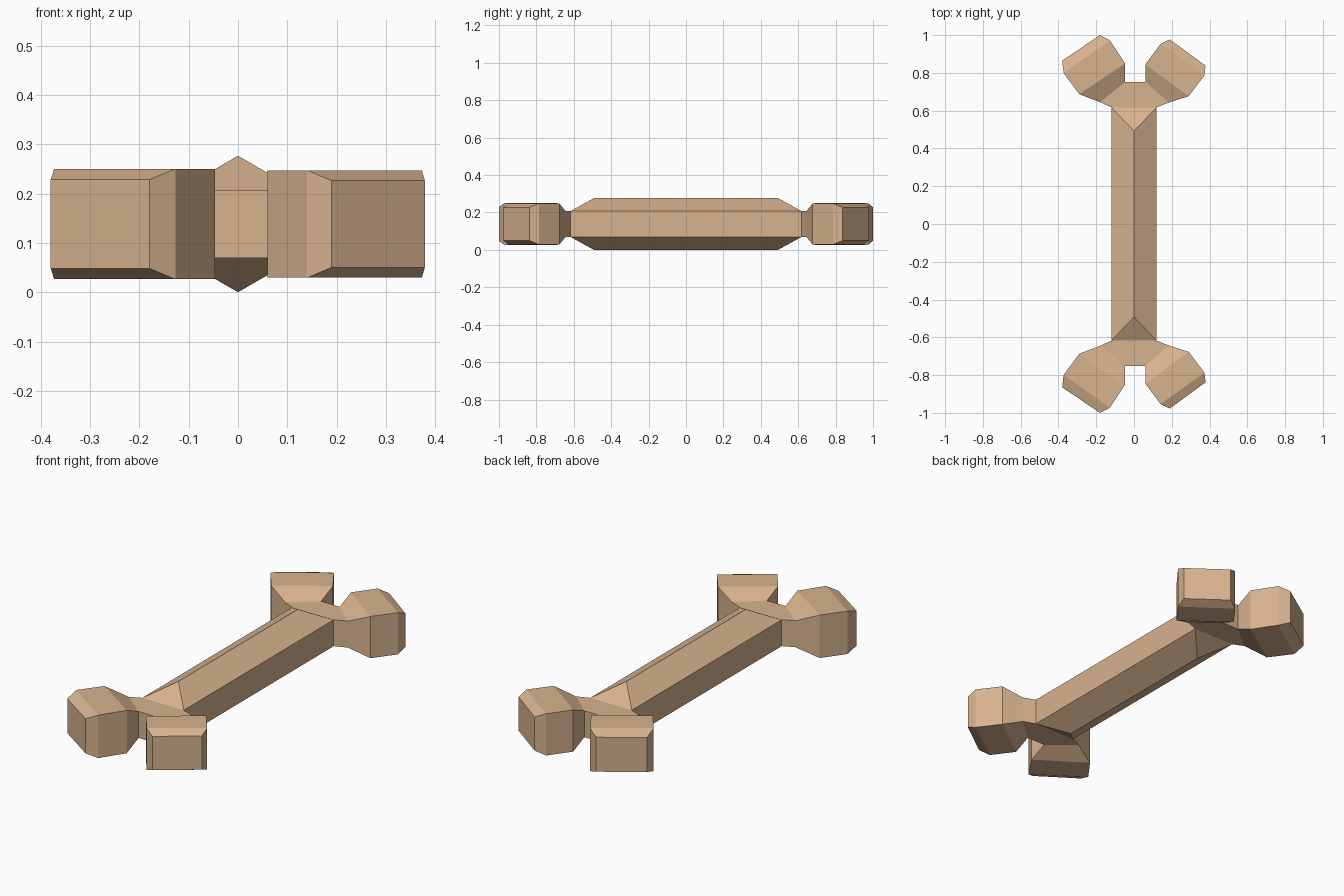
import bpy, bmesh

if "Cube" in bpy.data.objects:
    bpy.data.objects.remove(bpy.data.objects["Cube"])

MID = 0.1385      # height of the bone's centre line
NECK = 0.069      # half thickness of the neck

mat = bpy.data.materials.new("bone_tan")
mat.diffuse_color = (0.68, 0.45, 0.275, 1)
mat.use_nodes = True
mat.node_tree.nodes["Principled BSDF"].inputs["Base Color"].default_value = mat.diffuse_color


def finish(name, bm):
    """Make a flat shaded object, mirrored to the other end of the bone."""
    bmesh.ops.remove_doubles(bm, verts=bm.verts, dist=1e-5)
    bmesh.ops.recalc_face_normals(bm, faces=bm.faces)
    me = bpy.data.meshes.new(name)
    bm.to_mesh(me)
    bm.free()
    me.materials.append(mat)
    ob = bpy.data.objects.new(name, me)
    bpy.context.collection.objects.link(ob)
    m = ob.modifiers.new("other_end", 'MIRROR')
    m.use_axis = (False, True, False)
    m.use_clip = True
    return ob


def face(bm, pts):
    bm.faces.new([bm.verts.new(p) for p in pts])


bm = bmesh.new()

# Shaft: six-sided bar whose ridges end in a triangle
W, Y, RY, RIDGE = 0.12, 0.618, 0.492, 0.1385
for s in (-1, 1):
    z, r = MID + s * NECK, MID + s * RIDGE
    for x in (-W, W):
        face(bm, [(0, 0, r), (x, 0, z), (x, Y, z), (0, RY, r)])
    face(bm, [(0, RY, r), (-W, Y, z), (W, Y, z)])
for x in (-W, W):
    face(bm, [(x, 0, MID - NECK), (x, Y, MID - NECK),
              (x, Y, MID + NECK), (x, 0, MID + NECK)])

# Neck: flat plate between shaft and the two knobs
plate = [(-W, Y), (-0.18, 0.645), (-0.047, 0.753),
         (0.06, 0.753), (0.185, 0.643), (W, Y)]
for s in (-1, 1):
    face(bm, [(x, y, MID + s * NECK) for x, y in plate])
for i in (0, 2, 4):
    (ax, ay), (bx, by) = plate[i], plate[i + 1]
    face(bm, [(ax, ay, MID - NECK), (bx, by, MID - NECK),
              (bx, by, MID + NECK), (ax, ay, MID + NECK)])

# Knobs: lofted through sections (outer xy, inner xy, half thickness)
left = [((-0.18, 0.645), (-0.047, 0.753), NECK),
        ((-0.29, 0.687), (-0.047, 0.85), 0.112),
        ((-0.373, 0.80), (-0.127, 0.972), 0.112),
        ((-0.38, 0.865), (-0.18, 1.0), 0.09)]
right = [((0.185, 0.643), (0.06, 0.753), NECK),
         ((0.29, 0.677), (0.06, 0.845), 0.109),
         ((0.373, 0.787), (0.14, 0.953), 0.109),
         ((0.379, 0.838), (0.19, 0.977), 0.088)]
for knob in (left, right):
    rings = [[(*a, MID - h), (*b, MID - h), (*b, MID + h), (*a, MID + h)]
             for a, b, h in knob]
    for r0, r1 in zip(rings, rings[1:]):
        for i in range(4):
            j = (i + 1) % 4
            face(bm, [r0[i], r0[j], r1[j], r1[i]])
    face(bm, rings[-1])

finish("bone", bm)
